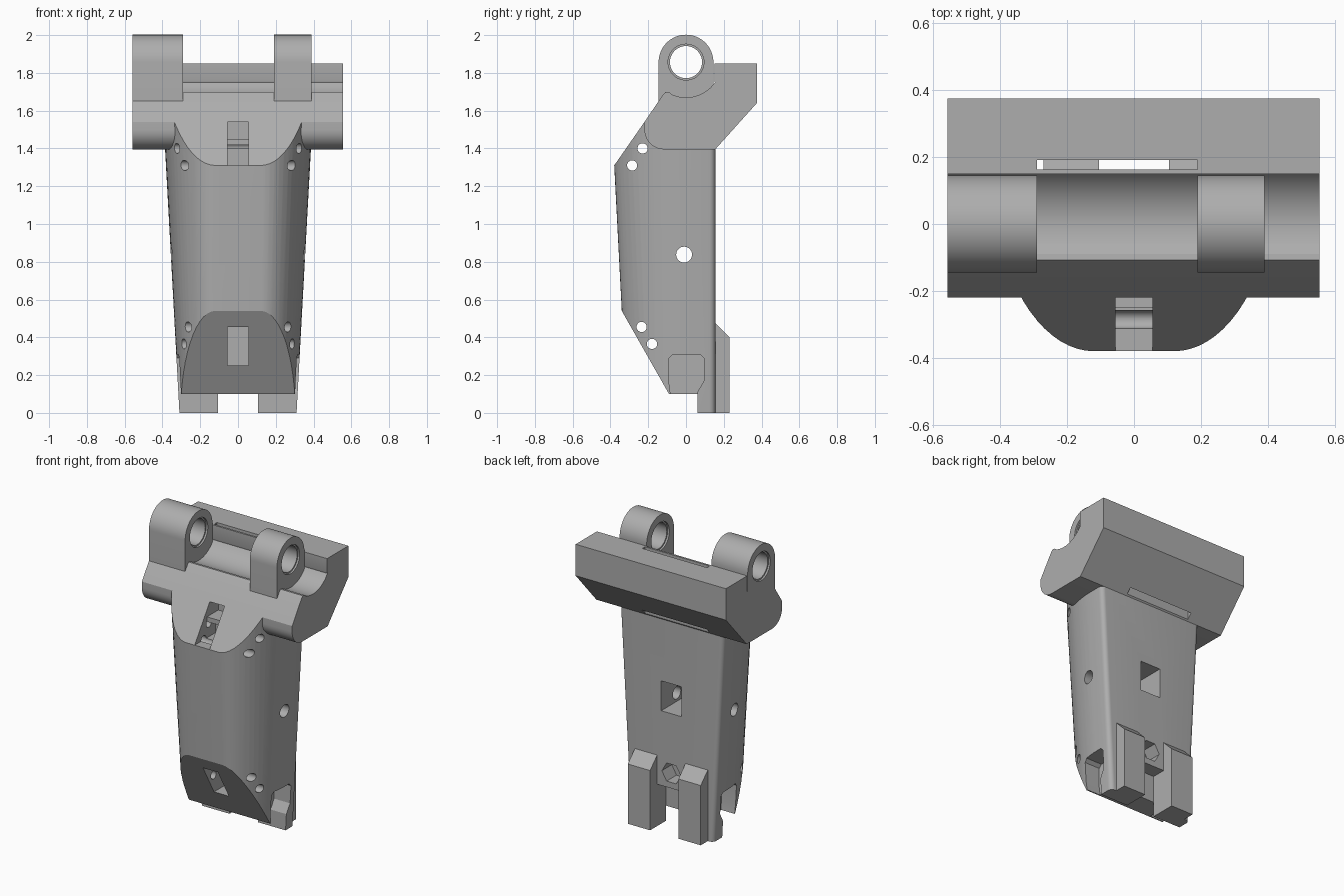
import bpy, bmesh
from math import sin, cos, pi, radians

cube = bpy.data.objects.get("Cube")
if cube:
    bpy.data.objects.remove(cube, do_unlink=True)

grey = bpy.data.materials.new("plain_grey")
grey.use_nodes = True
grey.diffuse_color = (0.42, 0.42, 0.42, 1)
grey.node_tree.nodes["Principled BSDF"].inputs["Base Color"].default_value = grey.diffuse_color


def loft(name, lower, upper):
    """Solid between two matching rings of 3D points."""
    bm = bmesh.new()
    a = [bm.verts.new(p) for p in lower]
    b = [bm.verts.new(p) for p in upper]
    bm.faces.new(a)
    bm.faces.new(b)
    for i in range(len(a)):
        j = (i + 1) % len(a)
        bm.faces.new((a[i], a[j], b[j], b[i]))
    bmesh.ops.recalc_face_normals(bm, faces=bm.faces)
    mesh = bpy.data.meshes.new(name)
    bm.to_mesh(mesh)
    bm.free()
    mesh.materials.append(grey)
    obj = bpy.data.objects.new(name, mesh)
    bpy.context.collection.objects.link(obj)
    return obj


def prism(name, pts, x0, x1):
    """Side profile of (y, z) points extruded along x."""
    return loft(name, [(x0, y, z) for y, z in pts], [(x1, y, z) for y, z in pts])


def box(x0, x1, y0, y1, z0, z1):
    return prism("cutter", [(y0, z0), (y1, z0), (y1, z1), (y0, z1)], x0, x1)


def arc(y, z, r, start, end, n=16):
    steps = [radians(start + (end - start) * i / n) for i in range(n + 1)]
    return [(y + r * cos(a), z + r * sin(a)) for a in steps]


def circle(y, z, r, n=32):
    return arc(y, z, r, 0, 360, n)[:-1]


def boolean(obj, cutter, operation="DIFFERENCE"):
    mod = obj.modifiers.new("cut", "BOOLEAN")
    mod.operation = operation
    mod.solver = "EXACT"
    mod.object = cutter
    bpy.context.view_layer.objects.active = obj
    bpy.ops.object.modifier_apply(modifier=mod.name)
    bpy.data.objects.remove(cutter, do_unlink=True)


def smooth(obj):
    bpy.ops.object.select_all(action="DESELECT")
    obj.select_set(True)
    bpy.context.view_layer.objects.active = obj
    bpy.ops.object.shade_smooth_by_angle(angle=radians(25))


BACK = 0.155


def section(z):
    """Rounded-front, flat-back ring of the tapering body."""
    w = 0.31 + 0.0545 * z
    front = -0.312 - 0.052 * z
    half = []
    for i in range(17):
        a = pi / 2 * i / 16
        half.append((0.12 + (w - 0.12) * sin(a), 0.05 + (front - 0.05) * cos(a)))
    half += [(w - 0.03 + py, pz) for py, pz in arc(0, BACK - 0.03, 0.03, 0, 90, 6)]
    ring = half + [(-x, y) for x, y in reversed(half)]
    return [(x, y, z) for x, y in ring]


# Tapered body trimmed to its side profile
body = loft("body", section(-0.1), section(1.7))
boolean(body, prism("trim", [(0.06, 0), (0.3, 0), (0.3, 1.54), (-0.22, 1.54), (-0.38, 1.31),
                             (-0.34, 0.54), (-0.09, 0.1), (0.06, 0.1)], -1, 1), "INTERSECT")

# Cross holes through the body
for y, z, r in [(-0.01, 0.838, 0.042), (-0.23, 1.4, 0.027), (-0.285, 1.31, 0.027),
                (-0.235, 0.455, 0.027), (-0.18, 0.365, 0.027)]:
    boolean(body, prism("cutter", circle(y, z, r), -1, 1))

# Front window, back windows and the gap between the feet
boolean(body, box(-0.055, 0.055, -0.5, 0.02, 0.25, 0.455))
boolean(body, box(-0.075, 0.075, -0.1, 0.3, 0.78, 0.98))
hexagon = arc(0, 0.38, 0.07, 0, 300, 5)
boolean(body, loft("cutter", [(x, 0.05, z) for x, z in hexagon], [(x, 0.3, z) for x, z in hexagon]))
boolean(body, box(-0.105, 0.105, 0.06, 0.3, -0.1, 0.28))

# Lower side pockets
pocket = [(-0.075, 0.05), (-0.09, 0.16), (-0.09, 0.29), (-0.07, 0.31), (0.075, 0.31),
          (0.095, 0.29), (0.095, 0.17), (0.06, 0.11), (0.06, 0.05)]
for s in (-1, 1):
    boolean(body, prism("cutter", pocket, s * 0.2, s * 0.6))

# Crosswise head with a round front edge and a cradle on top
profile = [(BACK, 1.395), (0.375, 1.64), (0.375, 1.85), (0.15, 1.85), (0.15, 1.76)]
profile += arc(0, 1.857, 0.187, -35, -112, 14)
profile += [(-0.09, 1.698), (-0.108, 1.7), (-0.125, 1.68), (-0.22, 1.54)]
profile += arc(-0.115, 1.5, 0.105, 180, 270, 10)
head = prism("head", profile, -0.558, 0.555)
boolean(head, box(-0.29, 0.19, 0.163, 0.192, 1.3, 2))

# Stepped slot in the sloping front, shared by body and head
for part in (body, head):
    boolean(part, box(-0.055, 0.055, -0.5, -0.25, 1.31, 1.54))
    boolean(part, box(-0.055, 0.055, -0.3, -0.13, 1.45, 1.54))
    boolean(part, box(-0.055, 0.055, -0.3, -0.16, 1.31, 1.4))

# Hinge lugs with chamfered bores
lugs = []
for name, x0, x1 in [("wide_lug", -0.558, -0.29), ("narrow_lug", 0.19, 0.39)]:
    outline = arc(0, 1.857, 0.145, 0, 180, 32) + [(-0.145, 1.64), (-0.1, 1.6), (0.145, 1.6)]
    lug = prism(name, outline, x0, x1)
    boolean(lug, prism("cutter", circle(0, 1.857, 0.085, 48), -1, 1))
    for end in (x0, x1):
        boolean(lug, prism("cutter", circle(0, 1.857, 0.095, 48), end - 0.012, end + 0.012))
    lugs.append(lug)

# Back feet with sloping tops
foot_profile = [(0.13, 0), (0.23, 0), (0.23, 0.4), (BACK, 0.475), (0.13, 0.475)]
feet = [prism(name, foot_profile, s * 0.105, s * 0.27)
        for name, s in (("foot_left", 1), ("foot_right", -1))]

for part in [body, head] + lugs + feet:
    smooth(part)
